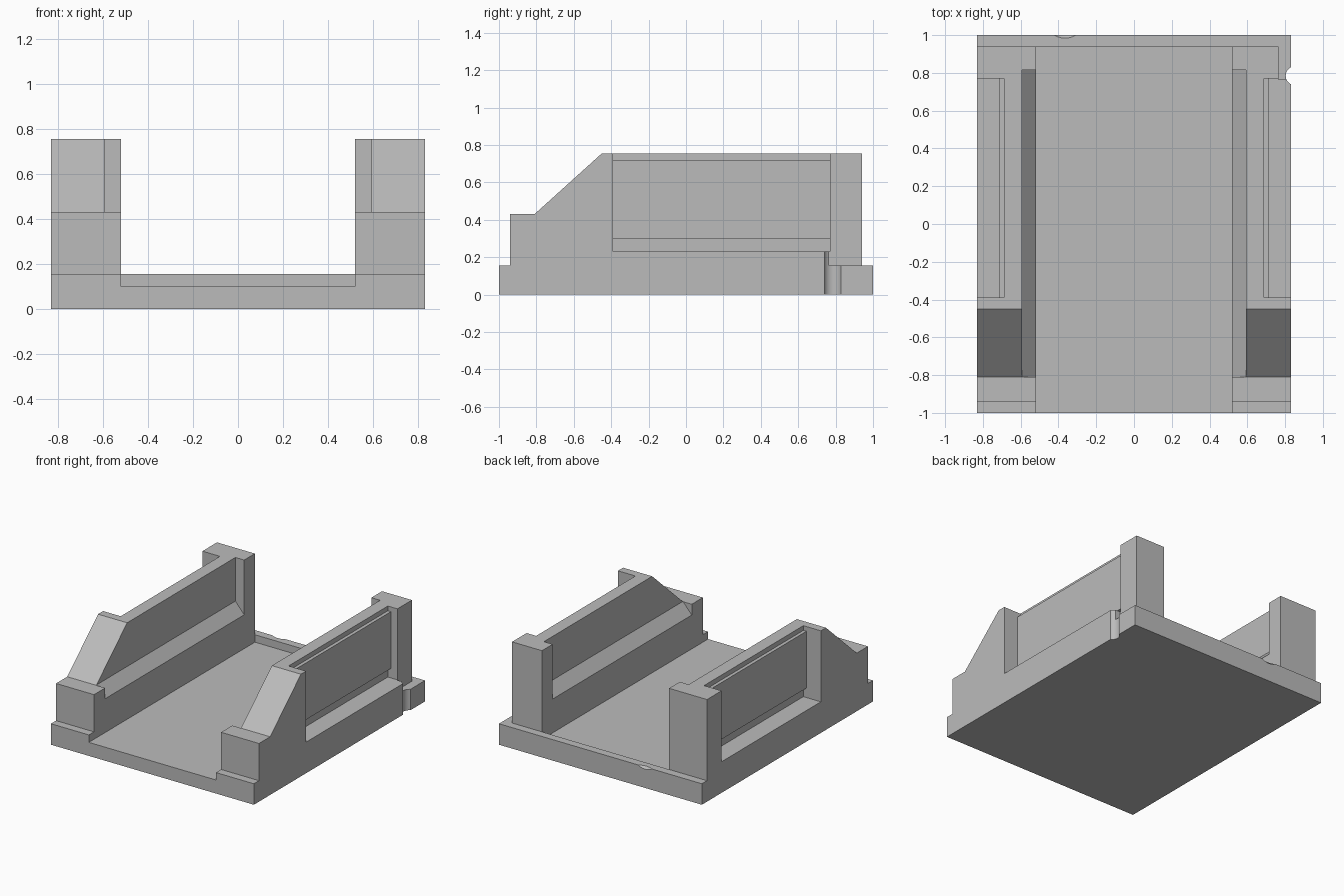
import bpy
import bmesh
from mathutils import Vector

cube = bpy.data.objects.get("Cube")
if cube:
    bpy.data.objects.remove(cube, do_unlink=True)

# Material
grey = bpy.data.materials.new("plain_grey")
grey.use_nodes = True
colour = (0.5, 0.5, 0.5, 1)
grey.diffuse_color = colour
grey.node_tree.nodes["Principled BSDF"].inputs["Base Color"].default_value = colour


def add_object(name, bm):
    bmesh.ops.recalc_face_normals(bm, faces=bm.faces)
    mesh = bpy.data.meshes.new(name)
    bm.to_mesh(mesh)
    bm.free()
    mesh.materials.append(grey)
    obj = bpy.data.objects.new(name, mesh)
    bpy.context.collection.objects.link(obj)
    return obj


def prism(name, points, axis, low, high):
    """Extrude a (y, z) outline along x, or an (x, z) outline along y."""
    bm = bmesh.new()
    if axis == "x":
        verts = [bm.verts.new((low, a, b)) for a, b in points]
        move = Vector((high - low, 0, 0))
    else:
        verts = [bm.verts.new((a, low, b)) for a, b in points]
        move = Vector((0, high - low, 0))
    face = bm.faces.new(verts)
    out = bmesh.ops.extrude_face_region(bm, geom=[face])
    new = [v for v in out["geom"] if isinstance(v, bmesh.types.BMVert)]
    bmesh.ops.translate(bm, verts=new, vec=move)
    return add_object(name, bm)


# Body from its side outline
body = prism("cradle_body", [
    (-1, 0), (1, 0), (1, 0.155), (0.94, 0.155), (0.94, 0.755), (-0.45, 0.755),
    (-0.81, 0.43), (-0.94, 0.43), (-0.94, 0.155), (-1, 0.155)], "x", -0.83, 0.83)
cutters = []

# Channel between the walls, leaving a lip at the back
cutters.append(prism("channel_cutter", [
    (-1.1, 0.10), (0.94, 0.10), (0.94, 0.155), (1.1, 0.155), (1.1, 1), (-1.1, 1)],
    "x", -0.52, 0.52))

# Pockets on the inner and outer side of each wall
inner = [(0.4, 0.213), (0.52, 0.35), (0.592, 0.432), (0.592, 0.9), (0.4, 0.9)]
outer = [(0.9, 0.23), (0.687, 0.23), (0.687, 0.30), (0.712, 0.30),
         (0.712, 0.72), (0.687, 0.72), (0.687, 0.9), (0.9, 0.9)]
for side in (-1, 1):
    cutters.append(prism("inner_pocket_cutter", [(side * x, z) for x, z in inner],
                         "y", -0.81, 0.815))
    cutters.append(prism("outer_pocket_cutter", [(side * x, z) for x, z in outer],
                         "y", -0.39, 0.77))

# Narrowed rear post on one side
cutters.append(prism("post_cutter", [
    (0.765, 0.155), (0.9, 0.155), (0.9, 0.9), (0.765, 0.9)], "y", 0.765, 1.1))

# Round notch in the side edge
bm = bmesh.new()
bmesh.ops.create_cone(bm, cap_ends=True, segments=32, radius1=0.05, radius2=0.05, depth=0.4)
bmesh.ops.translate(bm, verts=bm.verts, vec=(0.853, 0.785, 0.1))
cutters.append(add_object("notch_cutter", bm))

# Shallow dent in the back lip
bm = bmesh.new()
bmesh.ops.create_uvsphere(bm, u_segments=32, v_segments=16, radius=0.14)
bmesh.ops.translate(bm, verts=bm.verts, vec=(-0.365, 1.09, 0.245))
cutters.append(add_object("dent_cutter", bm))

# Carve the body, then drop the cutters
for cutter in cutters:
    cut = body.modifiers.new(cutter.name, "BOOLEAN")
    cut.operation = "DIFFERENCE"
    cut.solver = "EXACT"
    cut.object = cutter
bpy.context.view_layer.update()
carved = bpy.data.meshes.new_from_object(
    body.evaluated_get(bpy.context.evaluated_depsgraph_get()))
body.modifiers.clear()
body.data = carved
for cutter in cutters:
    bpy.data.objects.remove(cutter, do_unlink=True)

# Smooth the round cuts, keep edges sharp
bpy.ops.object.select_all(action="DESELECT")
body.select_set(True)
bpy.context.view_layer.objects.active = body
bpy.ops.object.shade_smooth_by_angle()
